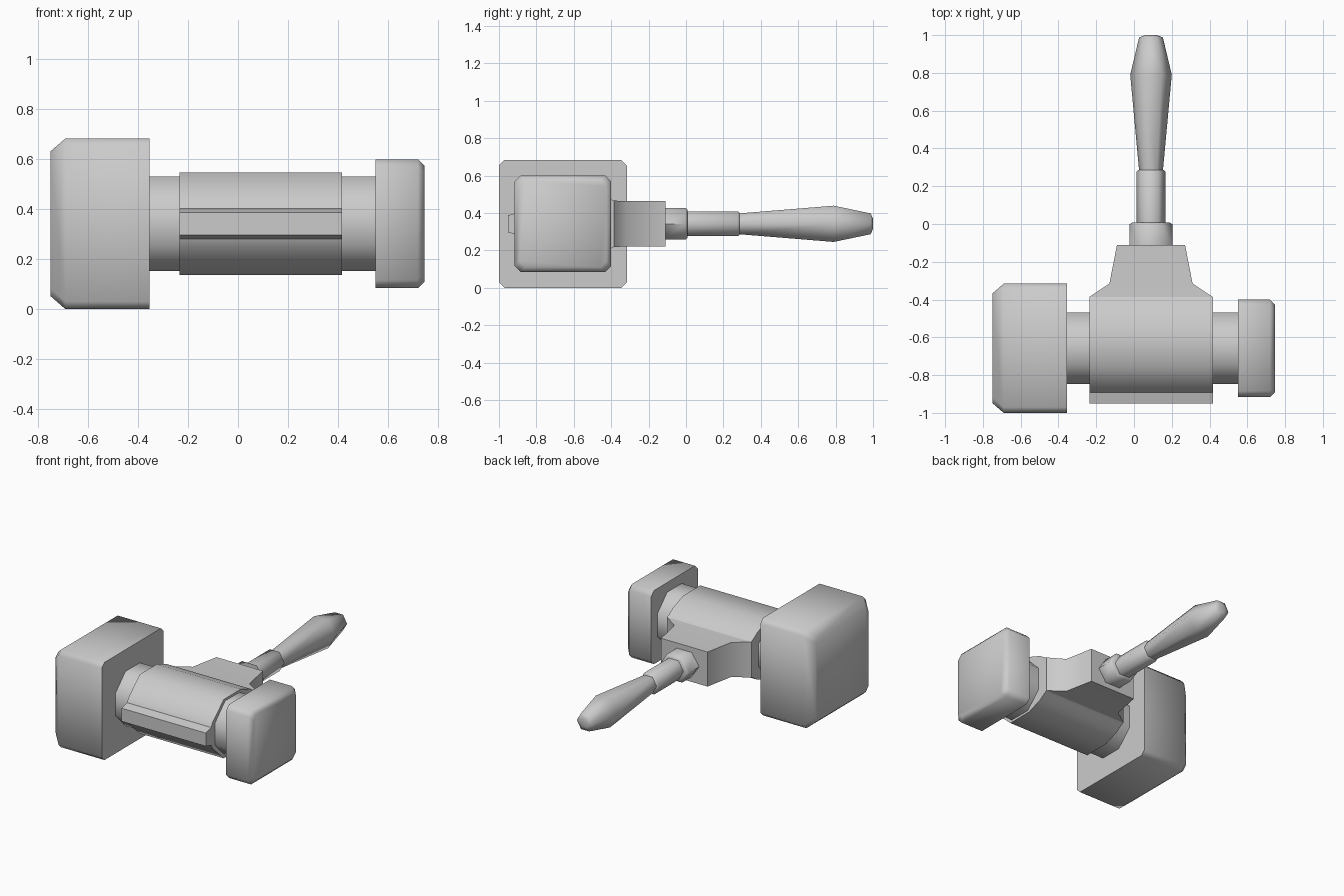
import bpy, bmesh
from math import radians, cos, sin, pi

if "Cube" in bpy.data.objects:
    bpy.data.objects.remove(bpy.data.objects["Cube"])

CY, CZ = -0.658, 0.342   # hammer head axis
HX = 0.09                # handle axis x


def loft(name, rings, angle=48):
    """Skin matching rings of points and cap both ends."""
    bm = bmesh.new()
    vs = [[bm.verts.new(p) for p in r] for r in rings]
    n = len(vs[0])
    for a, b in zip(vs, vs[1:]):
        for i in range(n):
            j = (i + 1) % n
            bm.faces.new((a[i], a[j], b[j], b[i]))
    bm.faces.new(vs[0])
    bm.faces.new(vs[-1])
    bmesh.ops.recalc_face_normals(bm, faces=bm.faces)
    me = bpy.data.meshes.new(name)
    bm.to_mesh(me)
    bm.free()
    ob = bpy.data.objects.new(name, me)
    bpy.context.collection.objects.link(ob)
    bpy.ops.object.select_all(action='DESELECT')
    bpy.context.view_layer.objects.active = ob
    ob.select_set(True)
    bpy.ops.object.shade_smooth_by_angle(angle=radians(angle))
    return ob


def block(x, h, c):
    """Square section with chamfered corners across the head axis."""
    k = h - c
    pts = [(k, h), (h, k), (h, -k), (k, -h), (-k, -h), (-h, -k), (-h, k), (-k, h)]
    return [(x, CY + a, CZ + b) for a, b in pts]


def hexagon(y, rx, rz):
    """Six-sided section across the handle axis."""
    return [(HX + rx * cos(i * pi / 3), y, CZ + rz * sin(i * pi / 3) / sin(pi / 3))
            for i in range(6)]


# Large and small striking blocks
loft("large_block", [block(-0.355, 0.342, 0.03), block(-0.69, 0.342, 0.03),
                     block(-0.75, 0.29, 0.03)])
loft("small_block", [block(0.55, 0.258, 0.032), block(0.72, 0.258, 0.032),
                     block(0.746, 0.232, 0.032)])

# Octagonal neck running through the head
loft("neck", [block(-0.37, 0.19, 0.11), block(0.56, 0.19, 0.11)])

# Central sleeve with front ridge and rear flange
half = [(-0.293, 0.046), (-0.233, 0.062), (-0.22, 0.09), (-0.095, 0.206),
        (0.095, 0.206), (0.205, 0.165), (0.25, 0.135), (0.272, 0.124)]
outline = half + [(a, -b) for a, b in reversed(half)]
loft("sleeve", [[(x, CY + a, CZ + b) for a, b in outline] for x in (-0.235, 0.417)])

# Tapered socket from sleeve to handle
loft("socket", [[(HX + sx * w, y, CZ + sz * h)
                 for sx, sz in ((-1, -1), (1, -1), (1, 1), (-1, 1))]
                for y, w, h in ((-0.386, 0.326, 0.124), (-0.315, 0.22, 0.121),
                                (-0.11, 0.18, 0.121))])

# Handle: collar, shaft and swelling grip
loft("collar", [hexagon(-0.12, 0.115, 0.085), hexagon(-0.003, 0.115, 0.085),
                hexagon(0.008, 0.10, 0.074)], 62)
loft("shaft", [hexagon(-0.01, 0.076, 0.066), hexagon(0.278, 0.076, 0.066),
               hexagon(0.287, 0.066, 0.057)], 62)
loft("grip", [hexagon(y, r, r * 0.88) for y, r in
              ((0.27, 0.062), (0.79, 0.11), (0.988, 0.063), (1.0, 0.03))], 62)
